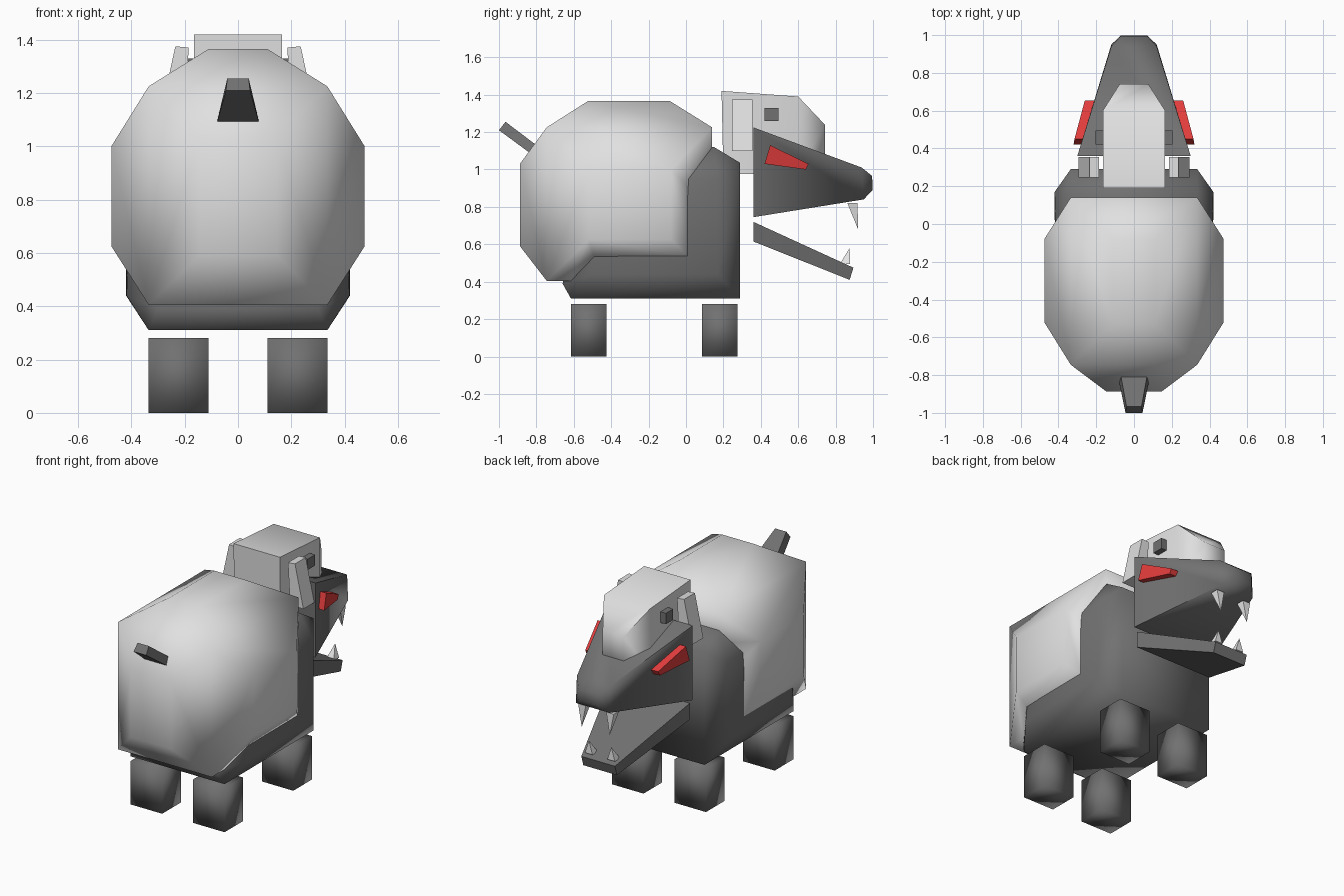
import bpy, bmesh, math

if "Cube" in bpy.data.objects:
    bpy.data.objects.remove(bpy.data.objects["Cube"])


def material(name, rgb):
    m = bpy.data.materials.new(name)
    m.diffuse_color = (*rgb, 1)
    m.use_nodes = True
    m.node_tree.nodes["Principled BSDF"].inputs["Base Color"].default_value = m.diffuse_color
    return m


WOOL = material("pale wool", (0.75, 0.75, 0.75))
DARK = material("dark skin", (0.165, 0.165, 0.165))
RED = material("red", (0.75, 0.045, 0.045))
WHITE = material("tooth white", (0.8, 0.8, 0.8))


def finish(bm, name, mat, angle):
    bmesh.ops.recalc_face_normals(bm, faces=bm.faces)
    me = bpy.data.meshes.new(name)
    bm.to_mesh(me)
    bm.free()
    ob = bpy.data.objects.new(name, me)
    bpy.context.collection.objects.link(ob)
    me.materials.append(mat)
    smooth(ob, angle)
    return ob


def smooth(ob, angle):
    bpy.ops.object.select_all(action='DESELECT')
    ob.select_set(True)
    bpy.context.view_layer.objects.active = ob
    bpy.ops.object.shade_smooth_by_angle(angle=math.radians(angle))


def hull(name, pts, mat, angle=100):
    """Convex solid around points."""
    bm = bmesh.new()
    for p in pts:
        bm.verts.new(p)
    bmesh.ops.convex_hull(bm, input=bm.verts)
    bmesh.ops.dissolve_limit(bm, angle_limit=0.01, verts=bm.verts, edges=bm.edges)
    return finish(bm, name, mat, angle)


def both(pts):
    """Mirror points across x = 0."""
    return [(s * x, y, z) for x, y, z in pts for s in (1, -1)]


def pair(name, pts, mat, angle=100):
    """Left and right copies of one convex part."""
    for side, s in (("right", 1), ("left", -1)):
        hull(f"{side}_{name}", [(s * x, y, z) for x, y, z in pts], mat, angle)


def box(x0, x1, y0, y1, z0, z1):
    return [(x, y, z) for x in (x0, x1) for y in (y0, y1) for z in (z0, z1)]


# Fleece: chamfered block trimmed to a stepped side profile
fleece = hull("fleece", both([
    (.11, -.525, 1.365), (.11, -.085, 1.365),
    (.335, .14, 1.225), (.335, -.745, 1.225),
    (.335, .14, .405), (.335, -.745, .405),
    (.475, -.52, 1.0), (.475, -.08, 1.0), (.475, -.52, .625), (.475, -.08, .625),
    (.145, -.888, 1.03), (.145, -.888, .59)]), WOOL)
bm = bmesh.new()
trim = [(.3, 1.2), (.14, 1.04), (.01, .91), (.01, .535),
        (-.49, .535), (-.72, .296), (.3, .296)]
face = bm.faces.new([bm.verts.new((-.7, y, z)) for y, z in trim])
ext = bmesh.ops.extrude_face_region(bm, geom=[face])["geom"]
bmesh.ops.translate(bm, vec=(1.4, 0, 0),
                    verts=[v for v in ext if isinstance(v, bmesh.types.BMVert)])
cutter = finish(bm, "fleece_cutter", WOOL, 30)
cutter.hide_render = True
mod = fleece.modifiers.new("trim", 'BOOLEAN')
mod.operation, mod.solver, mod.object = 'DIFFERENCE', 'EXACT', cutter
bpy.context.view_layer.objects.active = fleece
bpy.ops.object.modifier_apply(modifier="trim")
bpy.data.objects.remove(cutter, do_unlink=True)
smooth(fleece, 65)

# Body under the fleece
hull("body", both([
    (.335, .29, .31), (.335, .29, 1.035), (.335, .15, 1.12),
    (.42, .17, .44), (.42, .17, .95), (.335, -.615, .31),
    (.418, -.5, .44), (.40, -.45, .95), (.3, -.66, .39), (.3, -.45, 1.1)]), DARK, 65)

# Legs
pair("back_leg", box(.11, .335, .085, .275, 0, .28), DARK)
pair("front_leg", box(.11, .335, -.615, -.425, 0, .28), DARK)

# Tail
hull("tail", both([(.045, -1.0, 1.21), (.04, -.965, 1.255),
                   (.08, -.83, 1.085), (.07, -.80, 1.13)]), DARK, 65)

# Muzzle and lower jaw
hull("muzzle", both([
    (.30, .36, 1.225), (.30, .36, .745), (.12, .94, 1.01), (.12, .95, .84),
    (.07, .995, .965), (.07, .998, .89)]), DARK, 65)
hull("lower_jaw", both([
    (.28, .36, .72), (.28, .36, .615), (.12, .875, .41), (.12, .895, .475)]), DARK, 65)

# Wool cap on the head
hull("wool_cap", both([
    (.165, .19, 1.42), (.165, .2, .975), (.165, .6, 1.39), (.165, .6, .98),
    (.075, .742, 1.24), (.075, .742, 1.05)]), WOOL, 65)

# Ears
pair("ear", [(x, y, z) for y in (.245, .355) for x, z in
             ((.185, 1.37), (.235, 1.375), (.2, 1.1), (.295, 1.1))], WOOL, 65)

# Small dark eyes on the cap, and red eyes on the muzzle
pair("small_eye", box(.15, .203, .42, .495, 1.26, 1.33), DARK, 65)
pair("red_eye", [(x + dx, y, z) for x, y, z in
                 ((.315, .45, 1.13), (.32, .42, 1.03), (.262, .64, 1.0), (.26, .655, 1.03))
                 for dx in (0, -.06)], RED, 65)


# Fangs
def fang(name, x, y, z, tip):
    w = .027
    pair(name, [(x - w, y - w, z), (x + w, y - w, z), (x + w, y + w, z),
                (x - w, y + w, z), (x, tip[0], tip[1])], WHITE, 65)


fang("upper_fang", .10, .89, .82, (.92, .68))
fang("lower_fang", .08, .85, .495, (.875, .58))
